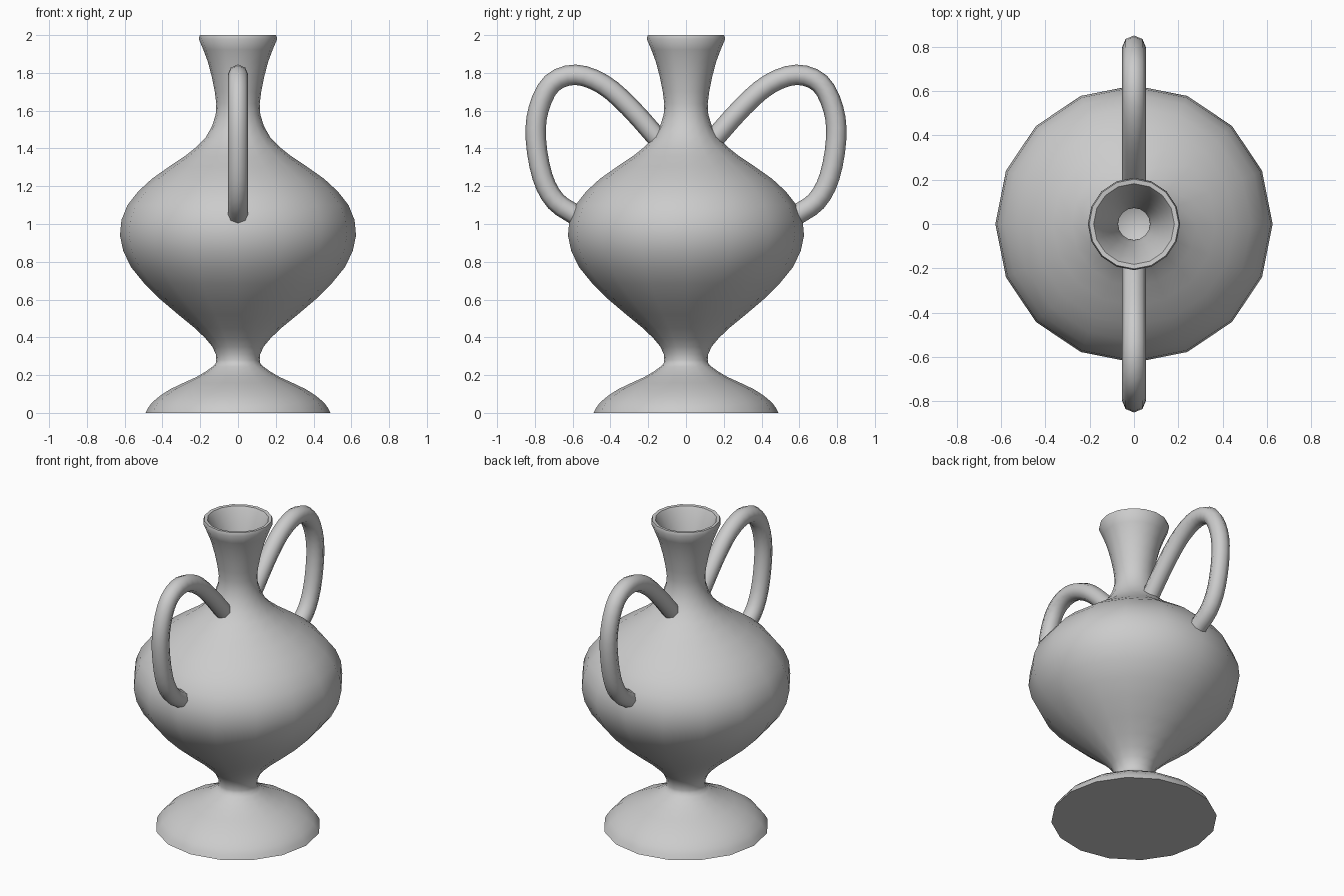
import bpy, bmesh, math
from mathutils import Vector

if "Cube" in bpy.data.objects:
    bpy.data.objects.remove(bpy.data.objects["Cube"])

SIDES = 16


def smooth_path(points, steps):
    """Catmull-Rom curve through a few 2D points."""
    p = [Vector(q) for q in points]
    p = [2 * p[0] - p[1]] + p + [2 * p[-1] - p[-2]]
    out = []
    for a, b, c, d in zip(p, p[1:], p[2:], p[3:]):
        for i in range(steps):
            t = i / steps
            out.append(0.5 * (2 * b + (c - a) * t + (2 * a - 5 * b + 4 * c - d) * t * t
                              + (3 * b - a - 3 * c + d) * t ** 3))
    return out + [p[-2]]


def lathe(name, profile):
    """Revolve (radius, z) profile around z, capping both ends."""
    bm = bmesh.new()
    rings = []
    for r, z in profile:
        rings.append([bm.verts.new((r * math.cos(2 * math.pi * k / SIDES),
                                    r * math.sin(2 * math.pi * k / SIDES), z))
                      for k in range(SIDES)])
    for lo, hi in zip(rings, rings[1:]):
        for k in range(SIDES):
            n = (k + 1) % SIDES
            bm.faces.new((lo[k], lo[n], hi[n], hi[k]))
    bm.faces.new(rings[0][::-1])
    bm.faces.new(rings[-1])
    bmesh.ops.recalc_face_normals(bm, faces=bm.faces[:])
    return add_mesh(name, bm)


def add_mesh(name, bm):
    me = bpy.data.meshes.new(name)
    bm.to_mesh(me)
    bm.free()
    ob = bpy.data.objects.new(name, me)
    bpy.context.collection.objects.link(ob)
    bpy.ops.object.select_all(action='DESELECT')
    ob.select_set(True)
    bpy.context.view_layer.objects.active = ob
    bpy.ops.object.shade_smooth_by_angle(angle=math.radians(50))
    return ob


def handle(name, side, path, radius=0.054, n=8):
    """Sweep an octagonal section along a (y, z) path."""
    bm = bmesh.new()
    rings = []
    for i, p in enumerate(path):
        t = (path[min(i + 1, len(path) - 1)] - path[max(i - 1, 0)]).normalized()
        ring = []
        for k in range(n):
            a = 2 * math.pi * k / n
            u = radius * math.sin(a)
            ring.append(bm.verts.new((radius * math.cos(a),
                                      side * (p.x - t.y * u), p.y + t.x * u)))
        rings.append(ring)
    for lo, hi in zip(rings, rings[1:]):
        for k in range(n):
            m = (k + 1) % n
            bm.faces.new((lo[k], lo[m], hi[m], hi[k]))
    bm.faces.new(rings[0])
    bm.faces.new(rings[-1])
    bmesh.ops.recalc_face_normals(bm, faces=bm.faces[:])
    return add_mesh(name, bm)


# Vase: foot, belly, neck and lip outside, then hollow inside
outer = [(0.49, 0), (0.455, 0.055), (0.36, 0.125), (0.22, 0.19), (0.135, 0.245),
         (0.115, 0.28), (0.135, 0.35), (0.23, 0.45), (0.41, 0.60), (0.565, 0.77),
         (0.625, 0.94), (0.585, 1.10), (0.455, 1.24), (0.28, 1.36), (0.17, 1.46),
         (0.118, 1.58), (0.123, 1.70), (0.16, 1.86), (0.208, 1.98)]
inner = [(0.172, 1.98), (0.125, 1.86), (0.085, 1.70), (0.072, 1.58), (0.13, 1.44),
         (0.25, 1.33), (0.43, 1.21), (0.55, 1.08), (0.585, 0.94), (0.525, 0.78),
         (0.37, 0.62), (0.19, 0.47), (0.08, 0.36)]
lip = [Vector((0.202, 2.0)), Vector((0.182, 1.998))]
lathe("vase_body", smooth_path(outer, 2) + lip + smooth_path(inner, 2))

# Pair of looped handles
loop = smooth_path([(0.13, 1.43), (0.30, 1.62), (0.44, 1.74), (0.585, 1.79),
                    (0.71, 1.745), (0.78, 1.61), (0.795, 1.45), (0.76, 1.25),
                    (0.69, 1.12), (0.58, 1.045)], 3)
handle("back_handle", 1, loop)
handle("front_handle", -1, loop)
